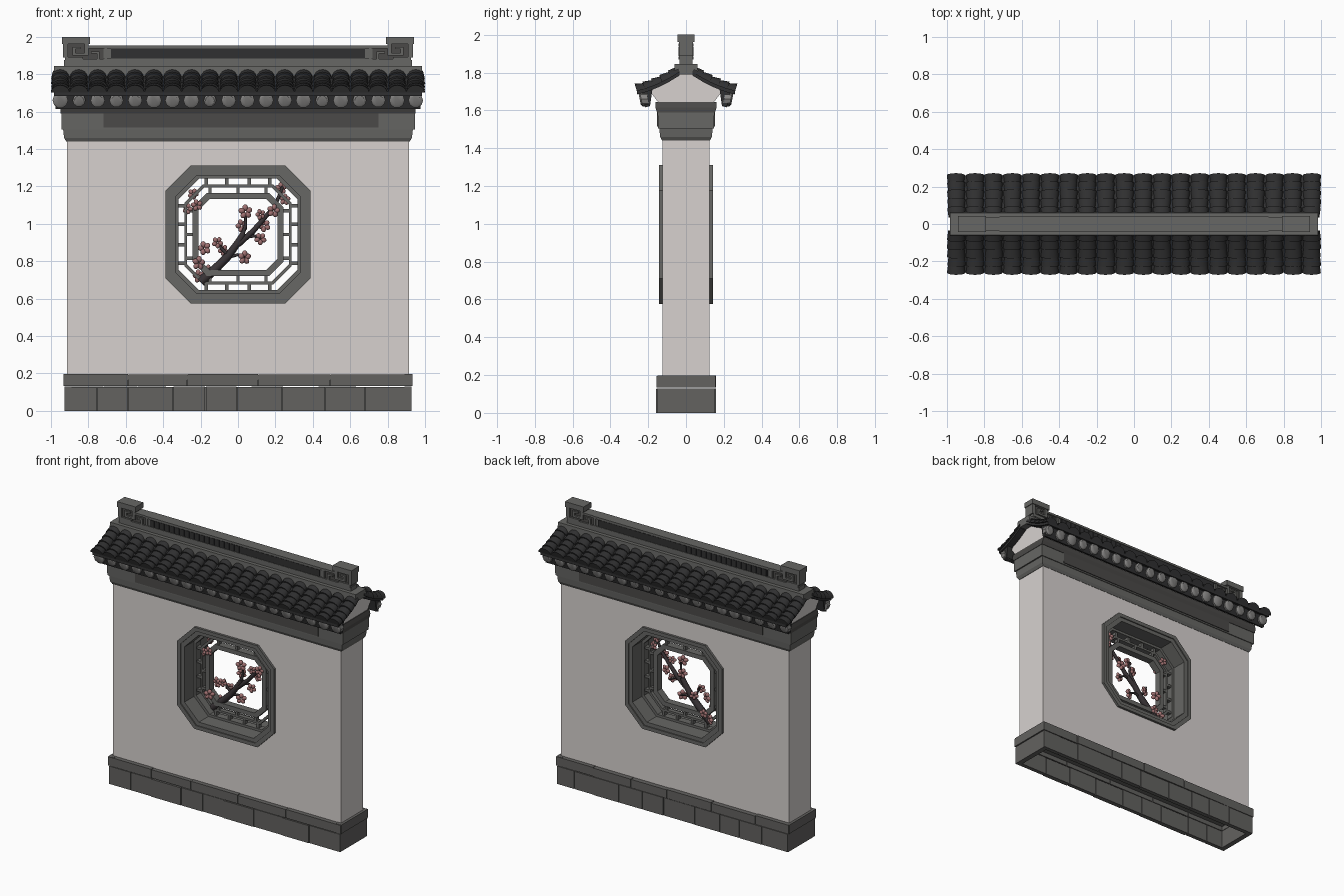
import bpy, bmesh, math, random
from mathutils import Vector, Matrix

if "Cube" in bpy.data.objects:
    bpy.data.objects.remove(bpy.data.objects["Cube"])

random.seed(4)
CZ = 0.943  # window centre height


def mat(name, r, g, b):
    m = bpy.data.materials.new(name)
    m.diffuse_color = (r, g, b, 1)
    m.use_nodes = True
    m.node_tree.nodes["Principled BSDF"].inputs["Base Color"].default_value = m.diffuse_color
    return m


PLASTER = mat("warm white plaster", 0.68, 0.64, 0.625)
STONE = mat("base stone grey", 0.125, 0.122, 0.117)
TRIM = mat("trim grey", 0.135, 0.135, 0.128)
BAND = mat("dark cornice grey", 0.07, 0.068, 0.065)
TILE = mat("charcoal tile", 0.030, 0.030, 0.031)
DISC = mat("pale tile end", 0.24, 0.235, 0.23)
PINK = mat("blossom pink", 0.36, 0.17, 0.17)
BARK = mat("dark bark", 0.040, 0.033, 0.036)


def finish(name, bm, material, smooth=None):
    bmesh.ops.remove_doubles(bm, verts=bm.verts, dist=1e-6)
    bmesh.ops.recalc_face_normals(bm, faces=bm.faces)
    me = bpy.data.meshes.new(name)
    bm.to_mesh(me)
    bm.free()
    me.materials.append(material)
    ob = bpy.data.objects.new(name, me)
    bpy.context.collection.objects.link(ob)
    if smooth:
        bpy.ops.object.select_all(action='DESELECT')
        ob.select_set(True)
        bpy.context.view_layer.objects.active = ob
        bpy.ops.object.shade_smooth_by_angle(angle=math.radians(smooth))
    return ob


def loft(bm, rings, caps=True):
    vs = [[bm.verts.new(p) for p in r] for r in rings]
    n = len(vs[0])
    for a, b in zip(vs, vs[1:]):
        for i in range(n):
            j = (i + 1) % n
            bm.faces.new((a[i], a[j], b[j], b[i]))
    if caps:
        bm.faces.new(vs[0])
        bm.faces.new(vs[-1])


def rect(hx, hy, z):
    return [(-hx, -hy, z), (hx, -hy, z), (hx, hy, z), (-hx, hy, z)]


def box(bm, x0, x1, y0, y1, z0, z1):
    loft(bm, [[(x0, y0, z), (x1, y0, z), (x1, y1, z), (x0, y1, z)] for z in (z0, z1)])


def octagon(hx, hz, c, cz=CZ):
    q = [(hx, hz - c), (hx - c, hz), (c - hx, hz), (-hx, hz - c),
         (-hx, c - hz), (c - hx, -hz), (hx - c, -hz), (hx, c - hz)]
    return [(x, cz + z) for x, z in q]


def ring(bm, outer, inner, hy):
    # hollow prism through the wall thickness
    loops = [(outer, -hy), (inner, -hy), (inner, hy), (outer, hy), (outer, -hy)]
    loft(bm, [[(x, y, z) for x, z in pts] for pts, y in loops], caps=False)


# plaster wall with octagonal opening
bm = bmesh.new()
ring(bm, octagon(0.915, 0.635, 0, 0.82), octagon(0.35, 0.335, 0.12), 0.125)
finish("plaster_wall", bm, PLASTER)

# hollow stone base: two courses of thin blocks and a ledge
bm = bmesh.new()
for s in (-1, 1):
    for z0, z1, hx, step in ((0, 0.13, 0.925, 0.2), (0.133, 0.197, 0.932, 0.32)):
        x = -hx
        while x < hx - 0.01:
            e = x + step * random.uniform(0.75, 1.25)
            if e > hx - 0.1:
                e = hx
            o = 0.157 + random.uniform(-0.004, 0.003)
            box(bm, x, e - 0.004 * (e < hx), s * 0.125, s * o, z0, z1 - random.uniform(0, 0.004))
            x = e
        box(bm, s * 0.89, s * (hx + 0.002), -0.15, 0.15, z0, z1)
box(bm, -0.92, 0.92, -0.15, 0.15, 0.165, 0.192)
finish("stone_base", bm, STONE)

# stepped cornice under the eaves
bm = bmesh.new()
loft(bm, [rect(0.918, 0.127, 1.44), rect(0.93, 0.137, 1.46), rect(0.935, 0.141, 1.505)])
loft(bm, [rect(0.945, 0.147, 1.505), rect(0.945, 0.15, 1.59)])
finish("cornice", bm, TRIM)
bm = bmesh.new()
loft(bm, [rect(0.948, 0.153, 1.59), rect(0.948, 0.162, 1.615), rect(0.94, 0.162, 1.645)])
for s in (-1, 1):
    box(bm, -0.72, 0.75, s * 0.145, s * 0.153, 1.515, 1.59)
finish("cornice_dark_band", bm, BAND)

# plaster gable core
bm = bmesh.new()
prof = [(-0.145, 1.64), (0.145, 1.64), (0.19, 1.70), (0.06, 1.79), (0, 1.82), (-0.06, 1.79), (-0.19, 1.70)]
loft(bm, [[(x, y, z) for y, z in prof] for x in (-0.935, 0.935)])
finish("gable", bm, PLASTER)


# roof slope curve: horizontal distance and height
def slope(t):
    return 0.035 + 0.225 * t, 1.802 - 0.10 * t - 0.05 * t * (1 - t)


def arch(x, s, t, r, h):
    y, z = slope(t)
    return [(x + r * math.cos(a), s * (y + 0.3 * h * math.sin(a)), z + h * math.sin(a))
            for a in [math.pi * k / 8 for k in range(9)]]


# overlapping cover tiles, 20 columns on each slope
bm = bmesh.new()
COLS = [-0.95 + 0.1 * i for i in range(20)]
ROWS = 5
for s in (-1, 1):
    for x in COLS:
        for k in range(ROWS):
            j = random.uniform(-0.002, 0.002)
            loft(bm, [arch(x + j, s, k / ROWS, 0.043, 0.030),
                      arch(x + j, s, (k + 1.08) / ROWS if k < ROWS - 1 else 1, 0.0495, 0.039)])
finish("roof_cover_tiles", bm, TILE, 40)

# roof deck and hanging eave board
bm = bmesh.new()
for s in (-1, 1):
    ts = [k / 4 for k in range(5)]
    top = [slope(t) for t in ts]
    sect = [(y, z + 0.006) for y, z in top] + [(y, z - 0.018) for y, z in reversed(top)]
    loft(bm, [[(x, s * y, z) for y, z in sect] for x in (-0.985, 0.985)])
    eave = [(0.175, 1.73), (0.235, 1.70), (0.215, 1.615), (0.19, 1.625)]
    loft(bm, [[(x, s * y, z) for y, z in eave] for x in (-0.975, 0.975)])
finish("roof_deck_and_eaves", bm, TILE)

# round drip tile ends below the eaves
bm = bmesh.new()
for s in (-1, 1):
    for x in COLS:
        r = random.uniform(0.033, 0.042)
        def disc(y, q):
            return [(x + q * math.cos(a), s * (y + 0.2 * q * math.sin(a)), 1.66 + q * math.sin(a))
                    for a in [math.tau * k / 10 for k in range(10)]]
        loft(bm, [disc(0.20, r), disc(0.237, r), disc(0.245, r * 0.7)])
finish("drip_tile_ends", bm, DISC, 35)

# ridge with stepped courses
bm = bmesh.new()
loft(bm, [rect(0.985, 0.064, 1.79), rect(0.985, 0.06, 1.845)])
box(bm, -0.93, 0.93, -0.034, 0.034, 1.84, 1.875)
box(bm, -0.72, 0.72, -0.040, 0.040, 1.87, 1.885)
box(bm, -0.72, 0.72, -0.030, 0.030, 1.88, 1.94)
box(bm, -0.72, 0.72, -0.040, 0.040, 1.938, 1.953)
# fretwork end blocks
FRET = [(0.79, 0.94, 1.962, 2.0), (0.91, 0.935, 1.89, 1.97), (0.83, 0.925, 1.87, 1.892),
        (0.80, 0.822, 1.90, 1.965), (0.80, 0.885, 1.90, 1.914), (0.868, 0.885, 1.91, 1.945),
        (0.842, 0.885, 1.934, 1.945), (0.70, 0.80, 1.938, 1.953), (0.70, 0.715, 1.87, 1.95),
        (0.70, 0.84, 1.868, 1.882), (0.74, 0.755, 1.88, 1.922), (0.755, 0.785, 1.91, 1.922)]
for s in (-1, 1):
    for i, (a, b, c, d) in enumerate(FRET):
        hy = 0.044 if i == 0 else 0.037
        box(bm, s * a, s * b, -hy, hy, c, d)
finish("ridge_and_fret_ends", bm, TRIM)
bm = bmesh.new()
for s in (-1, 1):
    box(bm, s * 0.70, s * 0.80, -0.024, 0.024, 1.875, 1.945)
    box(bm, s * 0.80, s * 0.925, -0.024, 0.024, 1.88, 1.975)
finish("fret_backing", bm, BAND)
bm = bmesh.new()
for s in (-1, 1):
    box(bm, -0.68, 0.68, s * 0.029, s * 0.037, 1.885, 1.938)
    for k in range(34):
        x = -0.67 + k * 0.04
        box(bm, x, x + 0.026, s * 0.036, s * 0.040, 1.888, 1.935)
finish("ridge_dark_panels", bm, TILE)

# window frame: raised rim and inner lining
bm = bmesh.new()
ring(bm, octagon(0.388, 0.368, 0.135), octagon(0.362, 0.342, 0.125), 0.142)
ring(bm, octagon(0.364, 0.344, 0.126), octagon(0.335, 0.315, 0.115), 0.134)
finish("window_frame", bm, TRIM)

# lattice: three nested frames joined by short bars
bm = bmesh.new()
ring(bm, octagon(0.337, 0.317, 0.116), octagon(0.318, 0.298, 0.109), 0.025)
ring(bm, octagon(0.287, 0.267, 0.098), octagon(0.272, 0.252, 0.093), 0.016)
ring(bm, octagon(0.243, 0.222, 0.075), octagon(0.212, 0.191, 0.062), 0.026)
B = 0.009
for s in (-1, 1):
    for v in (-0.17, -0.06, 0.06, 0.17):
        box(bm, v - B, v + B, -0.016, 0.016, CZ + s * 0.262, CZ + s * 0.30)
        box(bm, s * 0.282, s * 0.32, -0.016, 0.016, CZ + v * 0.9 - B, CZ + v * 0.9 + B)
    for v in (-0.15, 0, 0.15):
        box(bm, v - B, v + B, -0.016, 0.016, CZ + s * 0.215, CZ + s * 0.26)
        box(bm, s * 0.235, s * 0.28, -0.016, 0.016, CZ + v * 0.85 - B, CZ + v * 0.85 + B)
finish("window_lattice", bm, TRIM)


# plum branch from tapered tubes
def tube(bm, pts, r0, r1):
    rings = []
    for i, (x, z) in enumerate(pts):
        a, b = pts[max(i - 1, 0)], pts[min(i + 1, len(pts) - 1)]
        d = Vector((b[0] - a[0], 0, b[1] - a[1])).normalized()
        n = Vector((-d.z, 0, d.x))
        r = r0 + (r1 - r0) * i / (len(pts) - 1)
        rings.append([Vector((x, 0, z)) + r * (math.cos(t) * n + math.sin(t) * Vector((0, 1, 0)))
                      for t in [math.tau * k / 8 for k in range(8)]])
    loft(bm, rings)


bm = bmesh.new()
tube(bm, [(-0.20, 0.69), (-0.12, 0.76), (-0.05, 0.83), (0.0, 0.90), (0.03, 0.95)], 0.027, 0.016)
tube(bm, [(0.0, 0.89), (0.08, 0.96), (0.14, 1.03), (0.20, 1.10), (0.24, 1.20)], 0.017, 0.008)
tube(bm, [(0.02, 0.93), (0.04, 0.99), (0.04, 1.06)], 0.012, 0.006)
tube(bm, [(-0.05, 0.83), (-0.09, 0.87), (-0.11, 0.92)], 0.010, 0.006)
tube(bm, [(-0.06, 0.82), (0.0, 0.835), (0.04, 0.82)], 0.010, 0.006)
tube(bm, [(0.04, 0.93), (0.09, 0.935), (0.13, 0.91)], 0.010, 0.006)
finish("plum_branch", bm, BARK, 50)

# five-petal blossoms
FLOWERS = [(-0.24, 1.16), (-0.22, 1.10), (-0.27, 1.08), (0.23, 1.19), (0.25, 1.13), (0.19, 1.07),
           (0.04, 1.065), (0.02, 0.99), (0.12, 1.05), (0.14, 0.99), (0.12, 0.92), (0.035, 0.82),
           (-0.11, 0.90), (-0.18, 0.87), (-0.08, 0.86), (-0.21, 0.72), (-0.16, 0.75), (-0.21, 0.79)]
bm = bmesh.new()
for x, z in FLOWERS:
    r = random.uniform(0.016, 0.022)
    y = random.choice((-1, 1)) * random.uniform(0.01, 0.03)
    turn = Matrix.Translation((x, y, z)) @ Matrix.Rotation(random.uniform(-0.6, 0.6), 4, 'Z') \
        @ Matrix.Rotation(random.uniform(0, 1.2), 4, 'Y')
    for k in range(5):
        petal = Matrix.Rotation(math.tau * k / 5, 4, 'Y') @ Matrix.Translation((r, 0, 0)) \
            @ Matrix.Diagonal((1, 0.7, 0.85, 1))
        bmesh.ops.create_icosphere(bm, subdivisions=2, radius=r * 0.85, matrix=turn @ petal)
finish("plum_blossoms", bm, PINK, 60)
